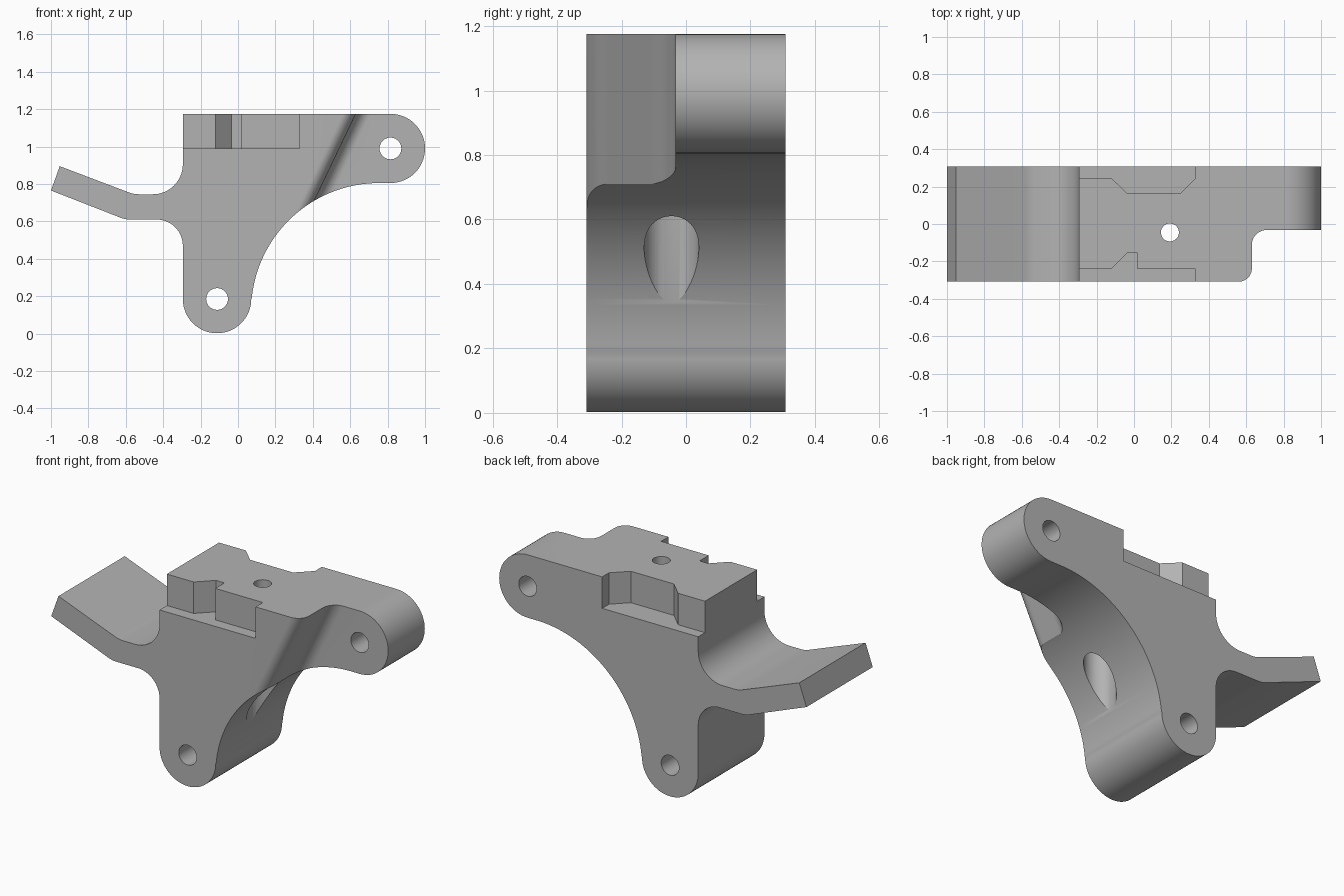
import bpy, bmesh
from math import sin, cos, radians, pi
from mathutils import Vector

if "Cube" in bpy.data.objects:
    bpy.data.objects.remove(bpy.data.objects["Cube"])

HALF = 0.308   # half the depth of the bracket
TOP = 1.175

grey = bpy.data.materials.new("plain grey")
grey.use_nodes = True
grey.diffuse_color = (0.45, 0.45, 0.45, 1)
grey.node_tree.nodes["Principled BSDF"].inputs["Base Color"].default_value = (0.45, 0.45, 0.45, 1)


def arc(cx, cy, r, a0, a1, n=16):
    """Points on an arc, angles in degrees."""
    angles = [radians(a0 + (a1 - a0) * i / n) for i in range(n + 1)]
    return [(cx + r * cos(a), cy + r * sin(a)) for a in angles]


def prism(name, outline, sweep):
    """Sweep a closed 3D outline along a vector into a solid."""
    bm = bmesh.new()
    face = bm.faces.new([bm.verts.new(p) for p in outline])
    out = bmesh.ops.extrude_face_region(bm, geom=[face])
    moved = [v for v in out["geom"] if isinstance(v, bmesh.types.BMVert)]
    bmesh.ops.translate(bm, verts=moved, vec=Vector(sweep))
    bmesh.ops.recalc_face_normals(bm, faces=bm.faces)
    mesh = bpy.data.meshes.new(name)
    bm.to_mesh(mesh)
    bm.free()
    mesh.materials.append(grey)
    obj = bpy.data.objects.new(name, mesh)
    bpy.context.collection.objects.link(obj)
    return obj


def side_prism(name, pts, y0, y1):
    return prism(name, [(x, y0, z) for x, z in pts], (0, y1 - y0, 0))


def plan_prism(name, pts, z0, z1, lean=0):
    return prism(name, [(x, y, z0) for x, y in pts], (lean * (z1 - z0), 0, z1 - z0))


# Side profile: top, right lug, big concave sweep, lower lug, left arm
profile = [(-0.295, TOP)]
profile += arc(0.815, 0.99, 0.185, 90, -90, 32)
profile += arc(0.755, 0.12, 0.685, 90, 174, 48)
profile += arc(-0.112, 0.185, 0.183, 0, -180, 32)
profile += arc(-0.435, 0.47, 0.14, 0, 90)
profile += arc(-0.575, 0.76, 0.15, 270, 250, 6)
profile += [(-1.0, 0.765), (-0.953, 0.895)]
profile += arc(-0.53, 0.895, 0.15, 250, 270, 6)
profile += arc(-0.455, 0.905, 0.16, 270, 360)
body = side_prism("bracket_body", profile, -HALF, HALF)

# Pin holes through both lugs
cutters = []
for name, x, z in (("right_pin_hole", 0.815, 0.99), ("lower_pin_hole", -0.112, 0.185)):
    cutters.append(side_prism(name, arc(x, z, 0.058, 0, 360, 40)[:-1], -0.5, 0.5))

# Vertical bolt hole with a wide counterbore from below
cutters.append(plan_prism("bolt_hole", arc(0.192, -0.045, 0.048, 0, 360, 40)[:-1], 0.3, 1.4))
cutters.append(plan_prism("counterbore", arc(0.192, -0.045, 0.085, 0, 360, 48)[:-1], 0.2, 0.85))

# Stepped ledges along the front and back of the top block
front = [(-0.5, -0.24), (-0.12, -0.24), (-0.035, -0.155), (0.02, -0.155),
         (0.02, -0.24), (0.33, -0.24), (0.33, -0.5), (-0.5, -0.5)]
back = [(-0.5, 0.245), (-0.12, 0.245), (-0.035, 0.162), (0.245, 0.162),
        (0.33, 0.245), (0.33, 0.5), (-0.5, 0.5)]
cutters.append(plan_prism("front_ledge", front, 0.99, 1.4))
cutters.append(plan_prism("back_ledge", back, 0.99, 1.4))

# Leaning recess in front of the right lug, rounded at both corners
LEAN = 0.478
recess = [(0.5, -0.5), (0.555, -0.5), (0.555, -HALF - 0.0005)]
recess += arc(0.56, -0.238, 0.07, -90, 0, 14)
recess += arc(0.71, -0.112, 0.08, 180, 90, 14)
recess += [(2, -0.032), (2, -0.5)]
recess = recess[1:]
z0, z1 = 0.4, 1.3
shifted = [(x - LEAN * (TOP - z0), y) for x, y in recess]
cutters.append(plan_prism("lug_recess", shifted, z0, z1, LEAN))

# Keep the recess off the lower lug by trimming the cutter to above the sweep
bpy.context.view_layer.objects.active = body


def cut(target, tool):
    mod = target.modifiers.new(tool.name, "BOOLEAN")
    mod.operation = "DIFFERENCE"
    mod.solver = "EXACT"
    mod.object = tool
    bpy.context.view_layer.objects.active = target
    bpy.ops.object.modifier_apply(modifier=mod.name)
    bpy.data.objects.remove(tool)


for tool in cutters:
    tool.hide_render = True
    cut(body, tool)

# Smooth curved walls, crisp edges
bpy.ops.object.select_all(action="DESELECT")
body.select_set(True)
bpy.context.view_layer.objects.active = body
bpy.ops.object.shade_smooth_by_angle(angle=radians(25))
